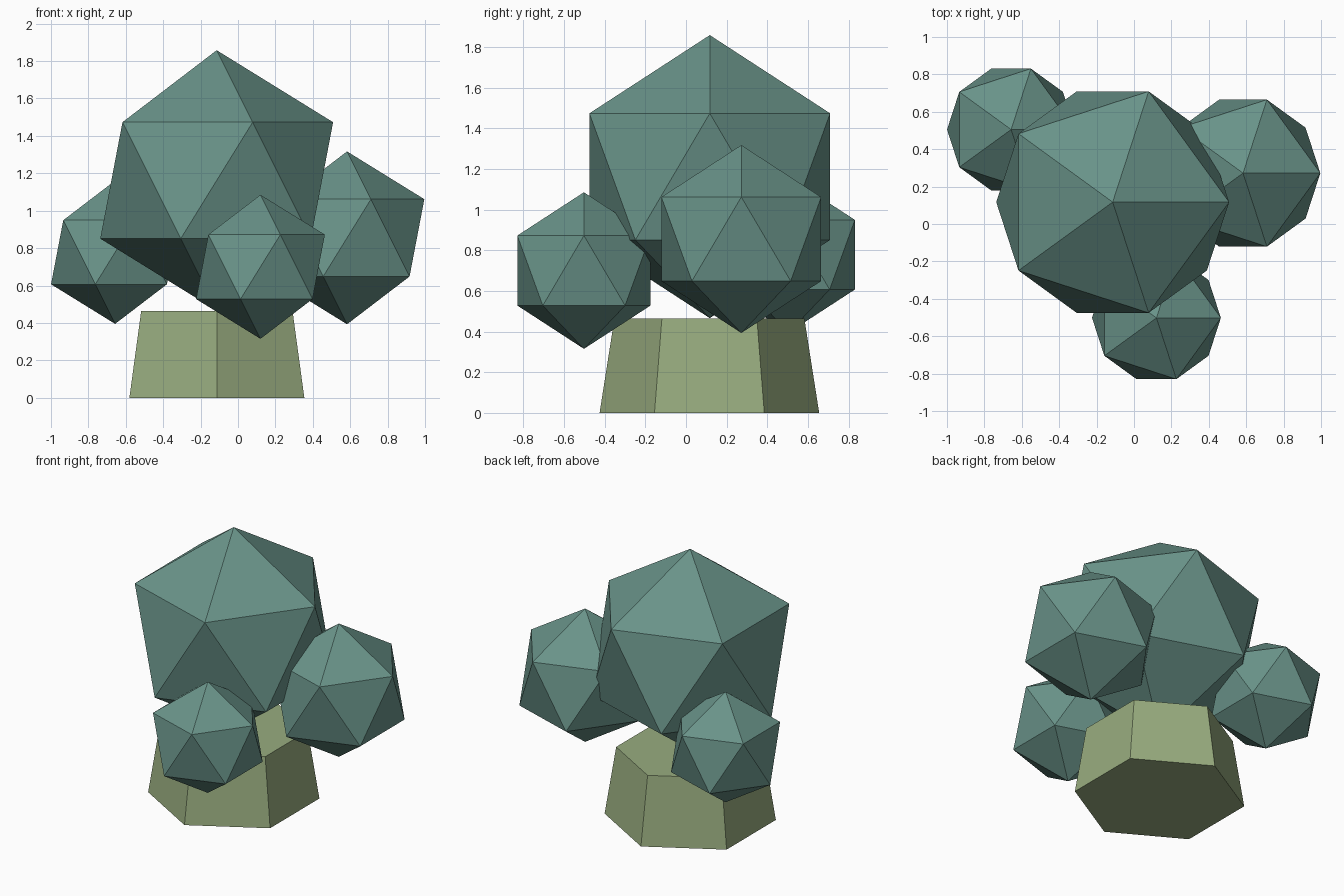
import bpy

if "Cube" in bpy.data.objects:
    bpy.data.objects.remove(bpy.data.objects["Cube"])

def material(name, rgb):
    # sRGB 0-255 to linear
    lin = [((c / 255 + 0.055) / 1.055) ** 2.4 for c in rgb]
    m = bpy.data.materials.new(name)
    m.diffuse_color = (*lin, 1)
    m.use_nodes = True
    m.node_tree.nodes["Principled BSDF"].inputs["Base Color"].default_value = m.diffuse_color
    return m

leaf = material("leaf green", (105, 147, 137))
bark = material("trunk olive", (152, 172, 127))

def finish(name, mat):
    ob = bpy.context.object
    ob.name = name
    ob.data.materials.append(mat)

# Tapered six-sided trunk
H = 0.465
bpy.ops.mesh.primitive_cone_add(vertices=6, radius1=0.54, radius2=0.467, depth=H,
                                location=(-0.113, 0.115, H / 2))
finish("trunk", bark)

# Foliage clumps: plain icosahedra
for name, r, loc in [
    ("main_foliage", 0.696, (-0.114, 0.117, 1.162)),
    ("right_foliage", 0.462, (0.583, 0.272, 0.855)),
    ("left_foliage", 0.383, (-0.657, 0.505, 0.778)),
    ("front_foliage", 0.385, (0.12, -0.502, 0.70)),
]:
    bpy.ops.mesh.primitive_ico_sphere_add(subdivisions=1, radius=r, location=loc)
    finish(name, leaf)
